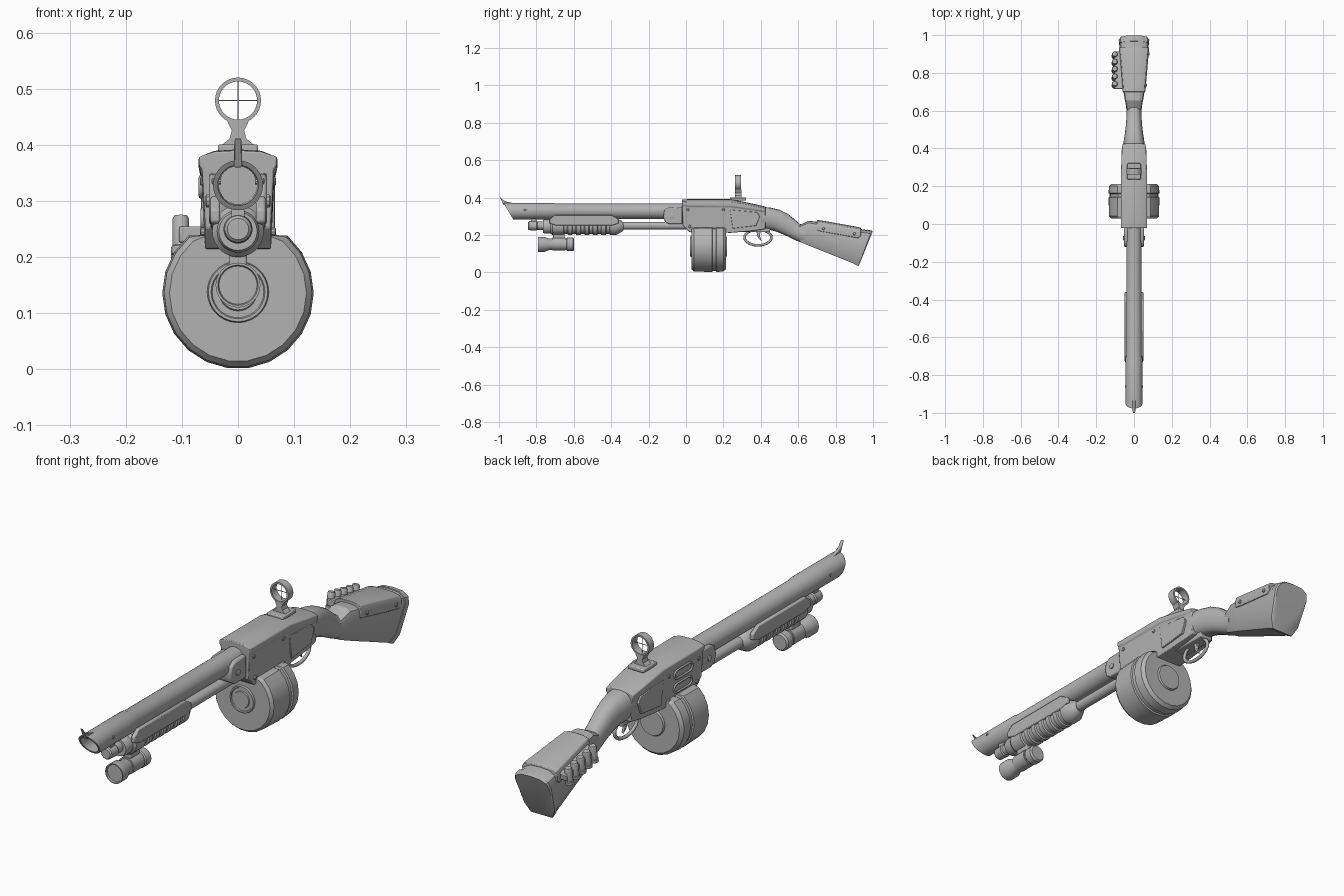
import bpy, bmesh, math
from mathutils import Matrix, Vector

if "Cube" in bpy.data.objects:
    bpy.data.objects.remove(bpy.data.objects["Cube"])

metal = bpy.data.materials.new("grey_metal")
metal.diffuse_color = (0.45, 0.45, 0.45, 1)
metal.use_nodes = True
metal.node_tree.nodes["Principled BSDF"].inputs["Base Color"].default_value = metal.diffuse_color


def finish(name, bm, angle=30, bevel=0):
    bmesh.ops.remove_doubles(bm, verts=bm.verts, dist=1e-6)
    bmesh.ops.recalc_face_normals(bm, faces=bm.faces)
    me = bpy.data.meshes.new(name)
    bm.to_mesh(me)
    bm.free()
    ob = bpy.data.objects.new(name, me)
    bpy.context.collection.objects.link(ob)
    me.materials.append(metal)
    if bevel:
        m = ob.modifiers.new("bevel", 'BEVEL')
        m.width, m.segments, m.limit_method = bevel, 2, 'ANGLE'
    bpy.ops.object.select_all(action='DESELECT')
    ob.select_set(True)
    bpy.context.view_layer.objects.active = ob
    bpy.ops.object.shade_smooth_by_angle(angle=math.radians(angle))
    return ob


def lathe(name, prof, x=0, z=0, n=32, closed=False, warp=None, angle=30, axis='Y', y=0):
    """Revolve (distance, radius) points around an axis through x, y, z."""
    bm = bmesh.new()
    rings = []
    for d, r in prof:
        ring = []
        for i in range(n):
            a = math.tau * i / n
            u, v = r * math.cos(a), r * math.sin(a)
            p = {'Y': (u, d, v), 'X': (d, u, v), 'Z': (u, v, d)}[axis]
            co = Vector(p) + Vector((x, y, z))
            ring.append(bm.verts.new(warp(co) if warp else co))
        rings.append(ring)
    pairs = list(zip(rings, rings[1:]))
    if closed:
        pairs.append((rings[-1], rings[0]))
    for a, b in pairs:
        for i in range(n):
            j = (i + 1) % n
            bm.faces.new((a[i], a[j], b[j], b[i]))
    if not closed:
        for ring, (d, r) in ((rings[0], prof[0]), (rings[-1], prof[-1])):
            if r > 0:
                bm.faces.new(ring)
    bmesh.ops.dissolve_degenerate(bm, dist=1e-6, edges=bm.edges)
    return finish(name, bm, angle)


def prism(name, pts, lo, hi, axis='X', bevel=0):
    """Extrude a (y,z) outline along x, or an (x,z) outline along y."""
    bm = bmesh.new()
    place = (lambda p, d: (d, p[0], p[1])) if axis == 'X' else (lambda p, d: (p[0], d, p[1]))
    a = [bm.verts.new(place(p, lo)) for p in pts]
    b = [bm.verts.new(place(p, hi)) for p in pts]
    bm.faces.new(a)
    bm.faces.new(b)
    for i in range(len(pts)):
        j = (i + 1) % len(pts)
        bm.faces.new((a[i], a[j], b[j], b[i]))
    return finish(name, bm, 30, bevel)


def box(name, x0, x1, y0, y1, z0, z1, bevel=0):
    return prism(name, [(y0, z0), (y1, z0), (y1, z1), (y0, z1)], x0, x1, 'X', bevel)


def loft(name, shape, secs, angle=30, bevel=0):
    """Sections (y_top, z_top, y_bottom, z_bottom, half_width) skinned with a mirrored shape."""
    full = shape + [(-u, v) for u, v in reversed(shape) if u > 0]
    bm = bmesh.new()
    rings = [[bm.verts.new((u * w, yt + (yb - yt) * v, zt + (zb - zt) * v)) for u, v in full]
             for yt, zt, yb, zb, w in secs]
    n = len(full)
    for a, b in zip(rings, rings[1:]):
        for i in range(n):
            j = (i + 1) % n
            bm.faces.new((a[i], a[j], b[j], b[i]))
    bm.faces.new(rings[0])
    bm.faces.new(rings[-1])
    return finish(name, bm, angle, bevel)


def tube(name, pts, r, closed=False):
    cu = bpy.data.curves.new(name, 'CURVE')
    cu.dimensions, cu.bevel_depth, cu.bevel_resolution = '3D', r, 2
    sp = cu.splines.new('POLY')
    sp.points.add(len(pts) - 1)
    for p, c in zip(sp.points, pts):
        p.co = (*c, 1)
    sp.use_cyclic_u = closed
    cu.materials.append(metal)
    ob = bpy.data.objects.new(name, cu)
    bpy.context.collection.objects.link(ob)


def bolts(name, places, x0, x1, r=0.008):
    for y, z in places:
        for s in (-1, 1):
            lathe(name, [(s * x0, r), (s * (x1 - .002), r), (s * x1, r * .7)], y=y, z=z, n=10, axis='X')


# barrel with a slanted, hollow muzzle
def slant(co):
    if co.y < -0.9:
        co.y -= (co.z - 0.328) * 0.6
    return co


lathe("barrel", [(0.0, .041), (-.70, .041), (-.71, .0445), (-.95, .0445), (-.95, .036), (-.80, .034), (-.80, 0)],
      z=.328, warp=slant)
prism("front_sight", [(-1.0, .412), (-.985, .392), (-.965, .380), (-.925, .371), (-.925, .36), (-.975, .36)],
      -.007, .007, bevel=.002)
bolts("muzzle_pin", [(-.86, .335)], .03, .047, .006)

# magazine tube and its cap
lathe("magazine_tube", [(-.82, .021), (0, .021)], z=.25, n=24)
lathe("magazine_cap", [(-.845, .012), (-.845, .019), (-.84, .024), (-.80, .026), (-.795, .022), (-.76, .022)],
      z=.25, n=24)
box("tube_lug", -.012, .012, -.83, -.80, .262, .295, .002)

# pump grip with ribs
pump = [(-.765, .022), (-.765, .034), (-.755, .038), (-.725, .038), (-.715, .046), (-.66, .046)]
for i in range(6):
    y = -.655 + i * .045
    pump += [(y, .046), (y + .004, .040), (y + .020, .040), (y + .024, .046)]
pump += [(-.375, .046), (-.345, .030), (-.335, .022)]
lathe("pump_grip", pump, z=.246, n=28)
for s in (-1, 1):
    prism("pump_rail", [(-.73, .285), (-.70, .308), (-.40, .308), (-.36, .285), (-.36, .262), (-.40, .25),
                        (-.69, .25), (-.73, .262)], s * .032, s * .049, bevel=.004)

# flashlight under the pump
lathe("flashlight", [(-.785, 0), (-.785, .034), (-.792, .036), (-.792, .040), (-.755, .040), (-.735, .031),
                     (-.64, .031), (-.635, .036), (-.605, .036), (-.598, .030), (-.598, 0)], z=.15, n=24)
box("flashlight_mount", -.016, .016, -.71, -.65, .165, .215, .004)
lathe("flashlight_clamp", [(-.715, .035), (-.645, .035)], z=.152, n=24)

# receiver with overhanging top cover
rec = [(0, 0), (.6, .015), (1, .08), (1, .2), (.93, .24), (.84, 1), (0, 1)]
loft("receiver", rec, [(-.022, .39, -.018, .252, .069), (.02, .392, .02, .215, .07), (.24, .392, .24, .212, .07),
                       (.36, .367, .36, .222, .066), (.425, .352, .425, .232, .061)], 20, .003)
prism("receiver_panel", [(.235, .335), (.38, .322), (.395, .30), (.375, .25), (.25, .235)], -.0655, .0655, bevel=.002)
bolts("receiver_bolt", [(.01, .335), (.02, .245), (.20, .235), (.20, .335)], .05, .068)
for z in (.325, .268):
    w = .066 if z > .3 else .063
    loop = []
    for c, a0 in ((.15, -90), (.07, 90)):
        for k in range(7):
            a = math.radians(a0 + 30 * k)
            loop.append((-w, c + .017 * math.cos(a), z + .017 * math.sin(a)))
    tube("loading_port", loop, .004, True)

# collar joining barrel and receiver
prism("barrel_collar", [(-.02, .35), (-.09, .348), (-.115, .335), (-.122, .30), (-.112, .27), (-.09, .258), (-.02, .258)],
      -.052, .052, bevel=.006)
bolts("collar_bolt", [(-.075, .30)], .045, .058, .012)


# drum magazine, flattened where it meets the receiver
def flat_top(co):
    co.z = min(co.z, .24)
    return co


lathe("drum_magazine", [(.03, 0), (.03, .122), (.042, .132), (.14, .135), (.143, .129), (.160, .129), (.163, .135),
                        (.20, .132), (.213, .120), (.213, 0)], z=.136, n=22, warp=flat_top, angle=20)
lathe("drum_hub", [(.022, 0), (.022, .032), (.026, .034), (.026, .046), (.022, .048), (.022, .053), (.03, .055),
                   (.213, .055), (.220, .051), (.220, 0)], z=.138, n=28)

# ring sight
box("sight_base", -.036, .036, .235, .322, .385, .401, .004)
prism("sight_stem", [(-.03, .399), (-.015, .411), (-.011, .425), (-.02, .444), (.02, .444), (.011, .425),
                     (.015, .411), (.03, .399)], .262, .296, 'Y')
lathe("sight_ring", [(.263, .034), (.263, .041), (.295, .041), (.295, .034)], z=.479, n=32, closed=True)
box("crosshair", -.035, .035, .278, .28, .478, .480)
box("crosshair", -.001, .001, .278, .28, .444, .514)

# trigger and guard
guard = [(0, .385 + .072 * math.cos(math.tau * k / 24), .187 + .042 * math.sin(math.tau * k / 24)) for k in range(24)]
tube("trigger_guard", guard, .007, True)
box("guard_plate", -.03, .03, .29, .45, .215, .24, .004)
prism("trigger", [(.375, .225), (.40, .225), (.395, .195), (.405, .165), (.385, .185)], -.006, .006, bevel=.002)

# curved grip neck
oval = [(math.sin(math.pi * k / 10), (1 - math.cos(math.pi * k / 10)) / 2) for k in range(11)]
oval = [(max(u, 0) ** .75 if 0 < k < 10 else 0, v) for k, (u, v) in enumerate(oval)]
loft("grip_neck", oval, [(.41, .35, .40, .232, .059), (.45, .347, .42, .23, .055), (.50, .335, .46, .225, .048),
                         (.545, .312, .50, .212, .043), (.58, .285, .545, .192, .040), (.61, .258, .59, .17, .040),
                         (.65, .255, .63, .155, .044)], 50)

# stock, cheek cover and butt pad
stock = [(0, 0), (.55, .015), (.9, .09), (1, .22), (.85, .8), (.6, 1), (0, 1)]
loft("stock", stock, [(.602, .250, .61, .163, .038), (.655, .276, .645, .148, .048), (.71, .270, .695, .128, .057),
                      (.97, .226, .902, .045, .078)], 25)
loft("butt_pad", stock, [(.968, .229, .900, .044, .080), (.992, .224, .922, .034, .081), (.998, .219, .925, .038, .076)],
     25)
cover = [(0, 0), (.55, .02), (.92, .16), (1.03, .5), (1.01, 1), (0, 1)]
loft("cheek_cover", cover, [(.70, .281, .70, .225, .059), (.73, .277, .73, .218, .061), (.92, .243, .92, .184, .077),
                            (.935, .238, .935, .195, .077)], 25, .002)
for y, z in ((.735, .235), (.90, .208)):
    w = .06 + (y - .73) * .084
    bolts("cover_bolt", [(y, z)], w - .02, w + .008)

# spare shells on the left of the stock
slope = Matrix.Rotation(math.radians(-10), 4, 'X')
prism("shell_holder", [(.715, .255), (.915, .22), (.91, .192), (.715, .227)], -.105, -.055, bevel=.003)
for i in range(5):
    y = .738 + i * .039
    ob = lathe("spare_shell", [(-.035, 0), (-.035, .017), (-.022, .017), (-.02, .015), (.028, .015), (.034, .012),
                               (.034, 0)], n=14, axis='Z')
    ob.matrix_world = Matrix.Translation((-.102, y, .240 - i * .0075)) @ slope
